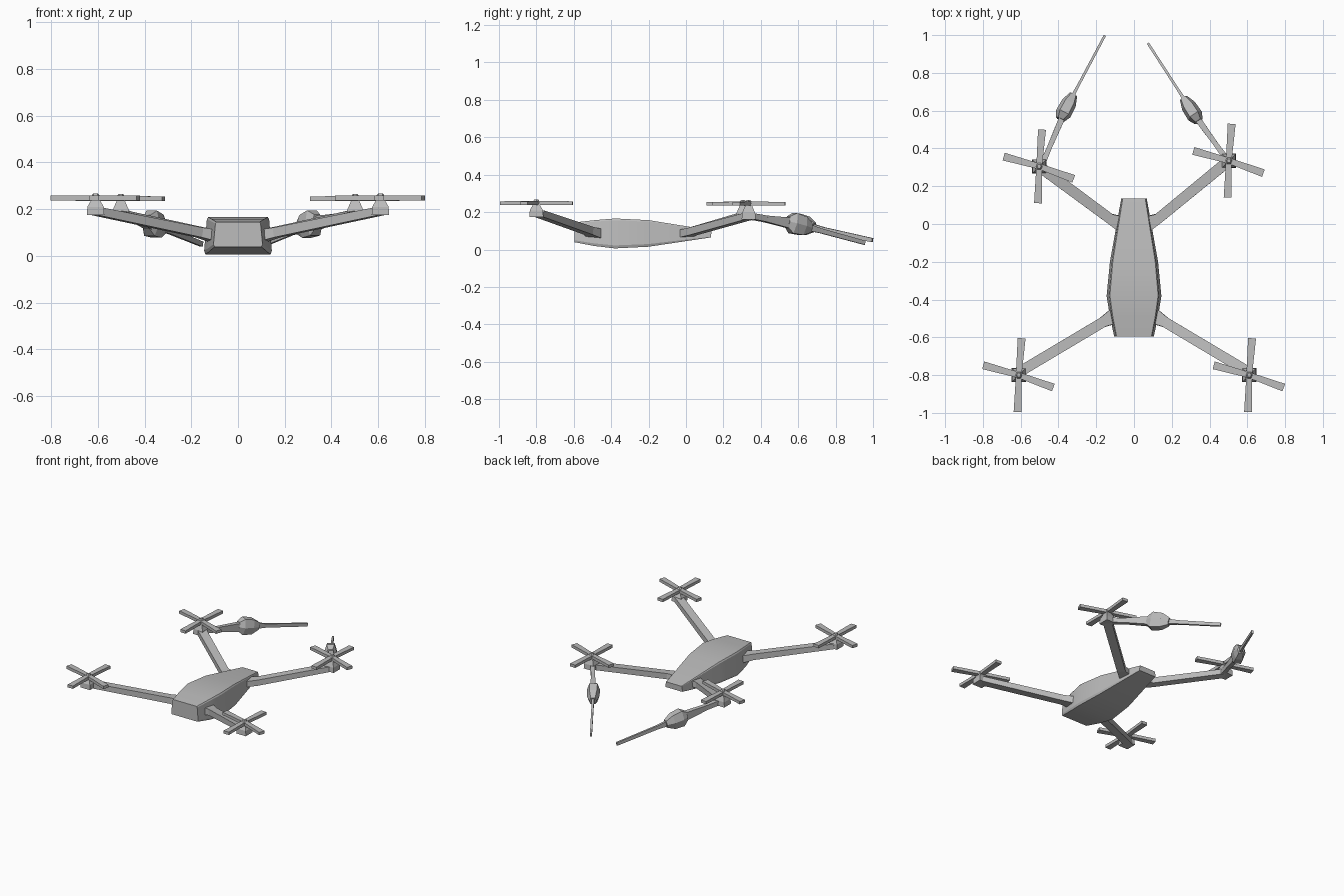
import bpy, bmesh, math
from mathutils import Vector

cube = bpy.data.objects.get("Cube")
if cube:
    bpy.data.objects.remove(cube, do_unlink=True)

grey = bpy.data.materials.new("plain grey")
grey.use_nodes = True
colour = (0.5, 0.5, 0.5, 1)
grey.diffuse_color = colour
grey.node_tree.nodes["Principled BSDF"].inputs["Base Color"].default_value = colour

BOX = [(-.5, -.5), (.5, -.5), (.5, .5), (-.5, .5)]
HEX = [(-.5, 0), (-.3, -.5), (.3, -.5), (.5, 0), (.3, .5), (-.3, .5)]


def loft(name, sections, shape=BOX):
    """Skin a closed solid through (centre, width, height) sections."""
    centres = [Vector(s[0]) for s in sections]
    along = (centres[-1] - centres[0]).normalized()
    side = along.cross(Vector((0, 0, 1)))
    side = side.normalized() if side.length > 0.01 else Vector((1, 0, 0))
    up = side.cross(along)
    bm = bmesh.new()
    rings = [[bm.verts.new(c + side * u * s[1] + up * v * s[2]) for u, v in shape]
             for c, s in zip(centres, sections)]
    n = len(shape)
    for a, b in zip(rings, rings[1:]):
        for i in range(n):
            j = (i + 1) % n
            bm.faces.new((a[i], a[j], b[j], b[i]))
    bm.faces.new(rings[0])
    bm.faces.new(rings[-1])
    bmesh.ops.recalc_face_normals(bm, faces=bm.faces)
    mesh = bpy.data.meshes.new(name)
    bm.to_mesh(mesh)
    bm.free()
    mesh.materials.append(grey)
    obj = bpy.data.objects.new(name, mesh)
    bpy.context.collection.objects.link(obj)
    return obj


# Body: tapered hull, widest ahead of the middle, with chamfered top edges
HULL = [(-.48, -.5), (.48, -.5), (.5, -.4), (.46, .44), (.44, .5),
        (-.44, .5), (-.46, .44), (-.5, -.4)]
body = loft("body", [((0, -.595, .092), .21, .106), ((0, -.49, .088), .255, .138),
                     ((0, -.38, .086), .29, .16), ((0, -.2, .086), .255, .142),
                     ((0, .135, .084), .135, .038)], HULL)
bpy.context.view_layer.objects.active = body
body.select_set(True)
bpy.ops.object.shade_smooth_by_angle(angle=math.radians(20))

# Rotor blades: tip offsets from the hub centre
TIPS = [(.015, .195), (-.006, -.195), (-.188, .052), (.183, -.066)]


def rotor(label, x, y, z):
    for i, (dx, dy) in enumerate(TIPS):
        loft(f"{label}_blade_{i + 1}", [((x, y, z), .03, .022),
                                        ((x + dx, y + dy, z), .042, .02)])
    loft(f"{label}_cap", [((x, y, z), .05, .05), ((x, y, z + .02), .02, .02)], HEX)


def motor(label, x, y, z, top):
    loft(f"{label}_motor", [((x, y, z), .075, .075), ((x, y, z + .035), .07, .07),
                            ((x, y, top), .036, .036)])


# Four arms, each with a root flange, motor mount and rotor
for sign, name in ((-1, "right"), (1, "left")):
    # Front arm
    label = f"front_{name}"
    x, y = sign * .61, -.80
    loft(f"{label}_arm", [((sign * .10, -.485, .085), .085, .05),
                          ((sign * .165, -.52, .10), .055, .042),
                          ((x, y + .015, .192), .055, .036)])
    motor(label, x, y, .175, .24)
    rotor(label, x, y, .248)

    # Rear arm
    label = f"rear_{name}"
    x, y = sign * .502, .32 + sign * .015
    loft(f"{label}_arm", [((sign * .065, .0, .086), .085, .04),
                          ((sign * .13, .03, .095), .055, .04),
                          ((x, y, .178), .058, .036)])
    motor(label, x, y, .16, .235)
    rotor(label, x, y, .245)

    # Trailing boom: strut, upright plate, pod and thin rod
    tip = Vector((.075, .955, .036)) if sign > 0 else Vector((-.155, .997, .05))
    start = Vector((x * .96, y + .02, .178))
    pod = Vector((.305, .60, .133)) if sign > 0 else Vector((-.358, .615, .133))
    way = (tip - pod).normalized()
    loft(f"{label}_boom_strut", [(start, .03, .032),
                                 (start.lerp(pod, .35), .025, .034)])
    loft(f"{label}_boom_plate", [(start.lerp(pod, .3), .026, .034),
                                 (start.lerp(pod, .9), .034, .062)])
    loft(f"{label}_pod", [(pod - way * .07, .05, .06), (pod - way * .035, .085, .11),
                          (pod + way * .03, .08, .10), (pod + way * .08, .045, .05)], HEX)
    loft(f"{label}_rod", [(pod + way * .05, .02, .04), (pod + way * .14, .014, .026),
                          (tip, .013, .022)])
